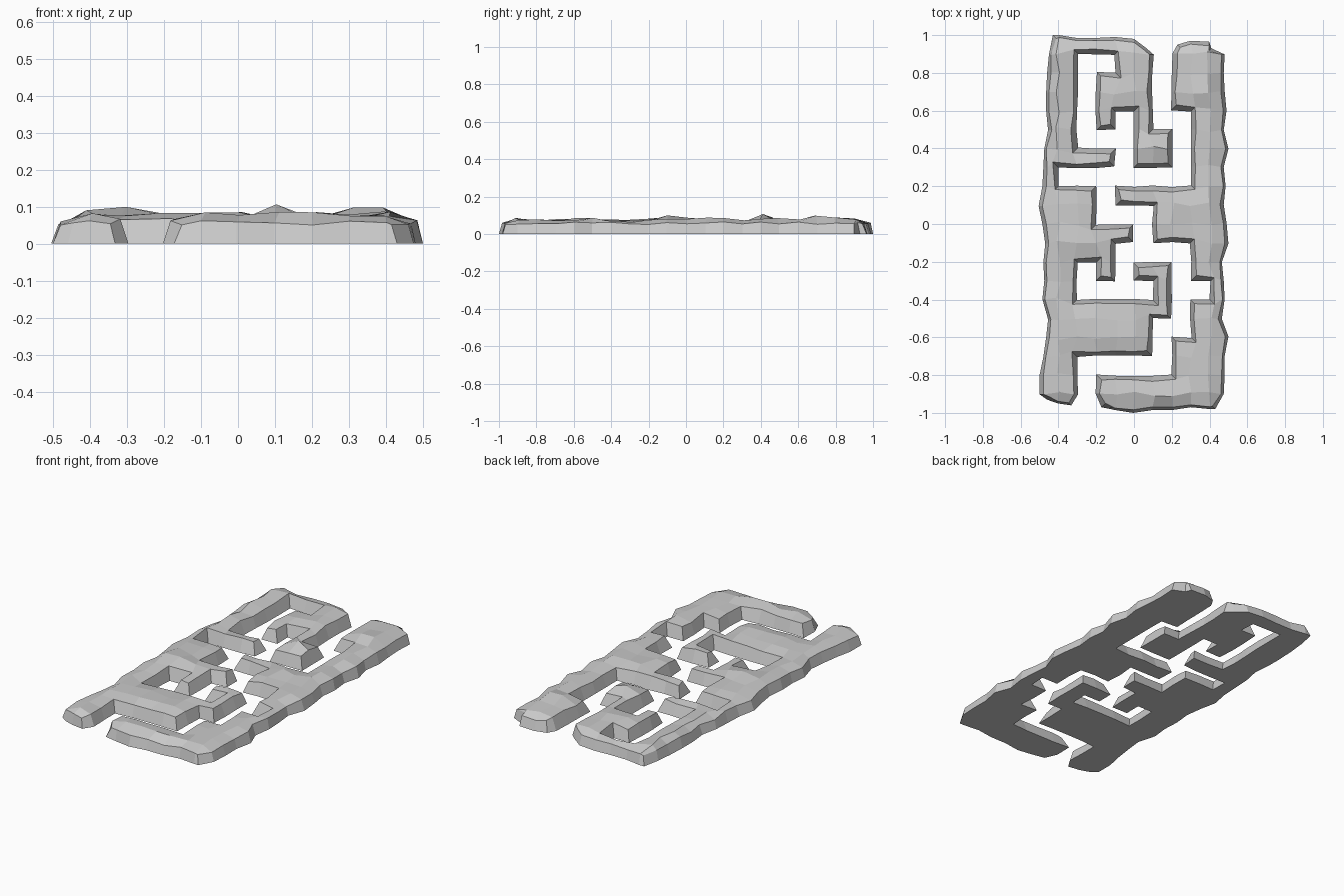
import bpy, bmesh, math, random

if "Cube" in bpy.data.objects:
    bpy.data.objects.remove(bpy.data.objects["Cube"])

# Plan of the ruin on a 0.1 grid, back row first: L = left wall, R = right wall
PLAN = [
    "LLLLLL.RRR", "LL..LL.RRR", "LL.LLL.RRR", "LL.LLL.RRR", "LL.L.L..RR",
    "LL...LL.RR", "LLLL.LL.RR", "L.......RR", "LLL.RRRRRR", "LLL...RRRR",
    "LLLLL.RRRR", "LLLL....RR", "LL.L.LL.RR", "LL....L..R", "LLLLLLL.RR",
    "LLLLLL..RR", "LLLLLL.RRR", "LL.....RRR", "LL.RRRRRRR", "LL.RRRRRRR"]

# Ragged outer edges, measured at each grid line
LEFT = [.43, .45, .46, .465, .465, .455, .475, .48, .485, .505, .485,
        .47, .48, .475, .485, .455, .465, .48, .5, .5, .46]
RIGHT = [.41, .48, .475, .48, .49, .475, .5, .475, .485, .475, .49,
         .5, .465, .475, .48, .465, .5, .48, .48, .475, .43]
BACK = [1, 1, .985, .985, .99, .98, .93, .95, .97, .965, .93]
FRONT = [.93, .95, .96, .97, .985, 1, .985, .985, .97, .98, .98]

# Raised spots on the top: x, y, extra height
PEAKS = [(.36, .7, .025), (-.3, -.1, .025), (.1, .4, .025),
         (-.4, .9, .005), (0, -.6, .01), (.4, .1, .012)]


def inward(key, c, r):
    """Direction from a grid corner towards the filled cells, per axis."""
    sx = sy = 0
    count = 0
    for dc in (-1, 0):
        for dr in (-1, 0):
            cc, rr = c + dc, r + dr
            if 0 <= cc < 10 and 0 <= rr < 20 and PLAN[rr][cc] == key:
                count += 1
                sx += 1 if dc == 0 else -1
                sy += -1 if dr == 0 else 1
    sign = lambda v: (v > 0) - (v < 0)
    return sign(sx), sign(sy), count


def build_wall(name, key):
    bm = bmesh.new()
    low, high = {}, {}

    def corner(c, r):
        if (c, r) in low:
            return
        x, y = -.5 + c * .1, 1 - r * .1
        sx, sy, count = inward(key, c, r)
        rim = count < 4
        outer = c in (0, 10) or r in (0, 20)
        j = .005 if rim else .014
        bx = x + random.uniform(-j, j)
        by = y + random.uniform(-j, j)
        if r in (0, 20):
            by = BACK[c] if r == 0 else -FRONT[c]
            if count == 1:
                bx += sx * .03
        if c == 0:
            bx = -LEFT[r]
        elif c == 10:
            bx = RIGHT[r]
        low[c, r] = bm.verts.new((bx, by, 0))

        # Top rim leans in; the middle swells
        inset = random.uniform(.01, .022) if outer else random.uniform(.018, .03)
        z = random.uniform(.05, .064) if outer else random.uniform(.062, .074)
        if not rim:
            z = random.uniform(.072, .086)
        for px, py, h in PEAKS:
            z += h * math.exp(-((x - px) ** 2 + (y - py) ** 2) / .006)
        tx, ty = (bx + sx * inset, by + sy * inset) if rim else (bx, by)
        high[c, r] = bm.verts.new((tx, ty, z))

    def filled(c, r):
        return 0 <= c < 10 and 0 <= r < 20 and PLAN[r][c] == key

    for r in range(20):
        for c in range(10):
            if not filled(c, r):
                continue
            ring = [(c, r), (c, r + 1), (c + 1, r + 1), (c + 1, r)]
            for k in ring:
                corner(*k)
            bm.faces.new([high[k] for k in ring])
            bm.faces.new([low[k] for k in reversed(ring)])
            # Side faces where the neighbouring cell is open
            sides = [(-1, 0), (0, 1), (1, 0), (0, -1)]
            for i, (dc, dr) in enumerate(sides):
                if not filled(c + dc, r + dr):
                    a, b = ring[i], ring[(i + 1) % 4]
                    bm.faces.new([low[a], low[b], high[b], high[a]])
    bmesh.ops.recalc_face_normals(bm, faces=bm.faces)
    mesh = bpy.data.meshes.new(name)
    bm.to_mesh(mesh)
    bm.free()
    obj = bpy.data.objects.new(name, mesh)
    bpy.context.collection.objects.link(obj)


random.seed(7)
build_wall("left_rock_wall", "L")
build_wall("right_rock_wall", "R")
